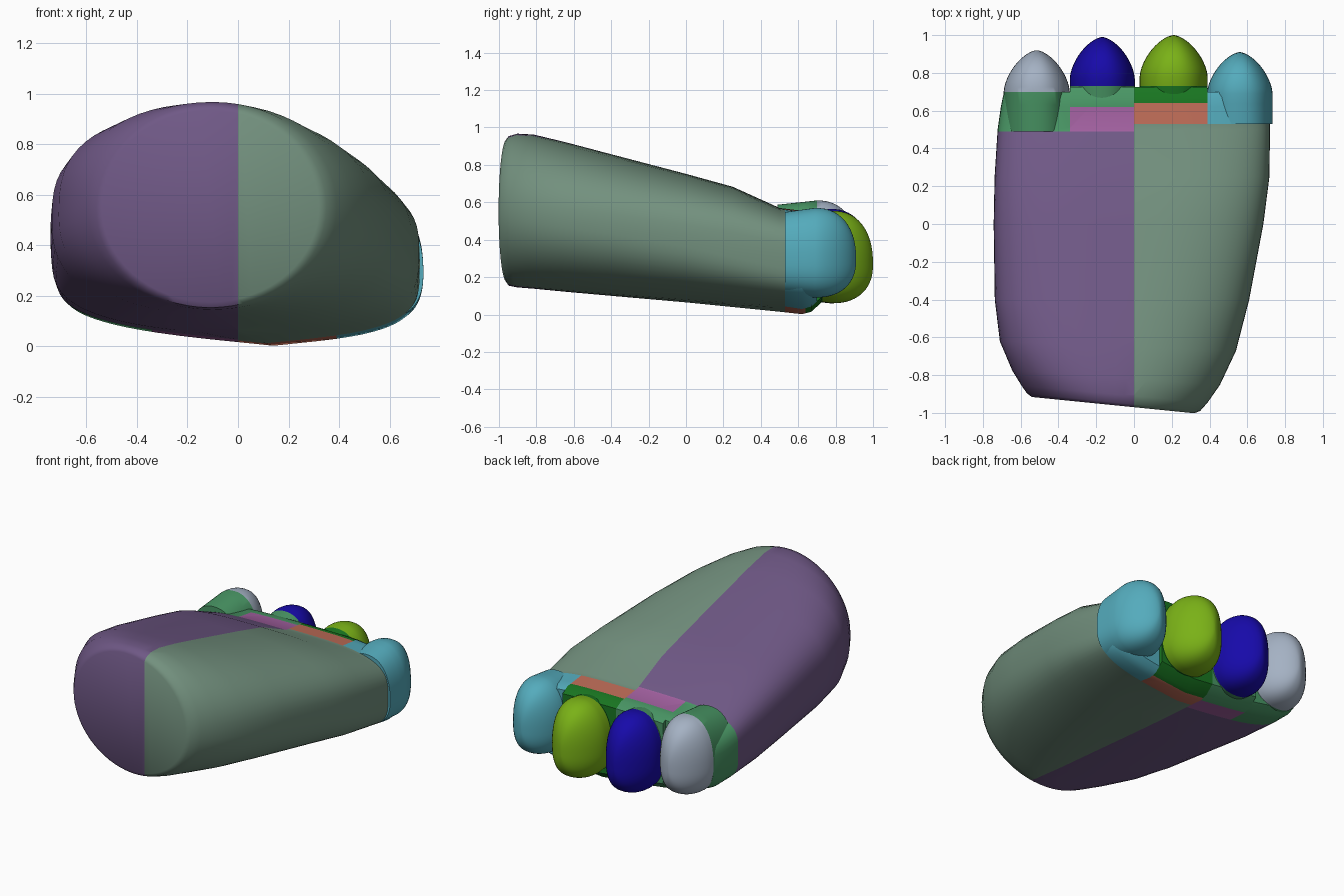
import bpy, bmesh
from math import sin, cos, pi, copysign
from mathutils import Vector

if "Cube" in bpy.data.objects:
    bpy.data.objects.remove(bpy.data.objects["Cube"], do_unlink=True)

SIDES = 64
FAR = 9


def paint(name, hexa):
    lin = [(int(hexa[i:i + 2], 16) / 255) ** 2.2 for i in (0, 2, 4)] + [1]
    mat = bpy.data.materials.new(name)
    mat.use_nodes = True
    mat.diffuse_color = lin
    mat.node_tree.nodes["Principled BSDF"].inputs["Base Color"].default_value = lin
    return mat


purple = paint("purple", "6f5985")
sage = paint("sage", "728f7d")
sea = paint("sea_green", "4a9464")
silver = paint("silver", "a3b0c2")
blue = paint("blue", "1d12a8")
pink = paint("pink", "a0609e")
forest = paint("forest", "1f7526")
lime = paint("lime", "79b01d")
orange = paint("orange", "bd6c58")
cyan = paint("cyan", "55aabb")


def power(v, e):
    return copysign(abs(v) ** (2 / e), v)


def ring(y, shear, left, right, bottom, top, apex, mid, boxy, lean=0):
    """Lopsided rounded cross-section; boxy squares it off and keels the base,
    lean fills out the upper right-hand shoulder."""
    points = []
    for i in range(SIDES):
        a = 2 * pi * i / SIDES
        c, s = cos(a), sin(a)
        e = 2 + boxy * (1.2 if s > 0 else 2)
        if c < 0 < s:
            e += lean
        dx = power(c, e) * (right - apex if c > 0 else apex - left)
        v = power(s, e)
        z = mid + v * (top - mid if s > 0 else mid - bottom)
        if s < 0:
            z -= 0.1 * boxy * abs(dx) * v
        points.append(Vector((apex + dx, y - shear * (apex + dx), z)))
    return points


def loft(rings):
    bm = bmesh.new()
    rows = [[bm.verts.new(p) for p in r] for r in rings]
    for a, b in zip(rows, rows[1:]):
        for i in range(SIDES):
            j = (i + 1) % SIDES
            bm.faces.new((a[i], a[j], b[j], b[i]))
    bm.faces.new(rows[0])
    bm.faces.new(rows[-1][::-1])
    bmesh.ops.recalc_face_normals(bm, faces=bm.faces)
    return bm


def piece(name, source, mat, x=(-FAR, FAR), y=(-FAR, FAR)):
    """Cut a closed block out of a loft and make it an object."""
    bm = source.copy()
    cuts = [((x[0], 0, 0), (-1, 0, 0)), ((x[1], 0, 0), (1, 0, 0)),
            ((0, y[0], 0), (0, -1, 0)), ((0, y[1], 0), (0, 1, 0))]
    for co, no in cuts:
        bmesh.ops.bisect_plane(bm, geom=bm.verts[:] + bm.edges[:] + bm.faces[:],
                               plane_co=co, plane_no=no, clear_outer=True)
        rim = [e for e in bm.edges if e.is_boundary]
        if rim:
            bmesh.ops.holes_fill(bm, edges=rim, sides=0)
    bmesh.ops.recalc_face_normals(bm, faces=bm.faces)
    mesh = bpy.data.meshes.new(name)
    bm.to_mesh(mesh)
    bm.free()
    mesh.materials.append(mat)
    obj = bpy.data.objects.new(name, mesh)
    bpy.context.collection.objects.link(obj)
    bpy.ops.object.select_all(action="DESELECT")
    obj.select_set(True)
    bpy.context.view_layer.objects.active = obj
    bpy.ops.object.shade_smooth_by_angle(angle=0.7)


# Foot body: y, shear, left, right, bottom, top, apex, mid, boxy, lean
foot = loft([ring(*s) for s in (
    (-.97, .1, -.54, .32, .175, .935, -.11, .55, 0),
    (-.955, .1, -.565, .35, .153, .955, -.11, .55, 0),
    (-.91, .09, -.595, .39, .145, .967, -.1, .55, .03, .1),
    (-.82, .07, -.645, .455, .138, .962, -.1, .54, .08, .3),
    (-.65, .04, -.71, .54, .122, .922, -.08, .52, .15, .6),
    (-.4, 0, -.737, .61, .1, .857, -.05, .49, .25, .8),
    (0, 0, -.743, .685, .065, .752, 0, .43, .45, .8),
    (.25, 0, -.738, .717, .04, .683, .05, .38, .7, .8),
    (.5, 0, -.722, .72, .015, .57, .1, .33, 1, .8),
    (.62, 0, -.705, .715, .002, .555, .14, .3, 1, .8),
    (.67, 0, -.695, .7, .015, .55, .14, .3, 1, .8),
    (.725, 0, -.68, .69, .065, .52, .14, .3, 1, .8),
)])
piece("foot_right_half", foot, purple, (-FAR, 0), (-FAR, .49))
piece("foot_left_half", foot, sage, (0, FAR), (-FAR, .53))
piece("outer_right_knuckle", foot, sea, (-FAR, -.34), (.49, .7))
piece("inner_right_knuckle", foot, pink, (-.34, 0), (.49, .62))
piece("inner_right_web", foot, sea, (-.34, 0), (.62, FAR))
piece("inner_left_knuckle", foot, orange, (0, .39), (.53, .64))
piece("inner_left_web", foot, forest, (0, .39), (.64, FAR))
piece("outer_left_knuckle", foot, cyan, (.39, FAR), (.53, .7))


def toe(name, cx, half, start, tip, bottom, top, collar, skin, band):
    """Blunt toe, broader low down, with a coloured band up to the collar line."""
    wide, steps = tip - .22, 14
    mid = bottom + .42 * (top - bottom)
    rings = []

    def add(y, across, tall):
        rings.append(ring(y, 0, cx - half * across, cx + half * across,
                          mid - (mid - bottom) * tall, mid + (top - mid) * tall,
                          cx, mid, .25))

    for i in range(3):
        add(start + (wide - start) * i / 3, 1, .92 + .08 * i / 3)
    for i in range(steps):
        u = sin(pi / 2 * i / (steps - .6))
        add(wide + (tip - wide) * u, (1 - u ** 1.6) ** (1 / 1.6),
            (1 - u ** 2.3) ** (1 / 2.3))
    bm = loft(rings)
    if band:
        piece(name + "_band", bm, band, y=(-FAR, collar))
    piece(name, bm, skin, y=(collar, FAR))
    bm.free()


# Four toes from right to left
toe("outer_right_toe", -.515, .175, .49, .92, .115, .61, .70, silver, sea)
toe("inner_right_toe", -.168, .172, .62, .99, .06, .565, .73, blue, sea)
toe("inner_left_toe", .21, .18, .64, 1.0, .06, .555, .73, lime, forest)
toe("outer_left_toe", .56, .174, .53, .91, .09, .57, .53, cyan, None)
foot.free()
